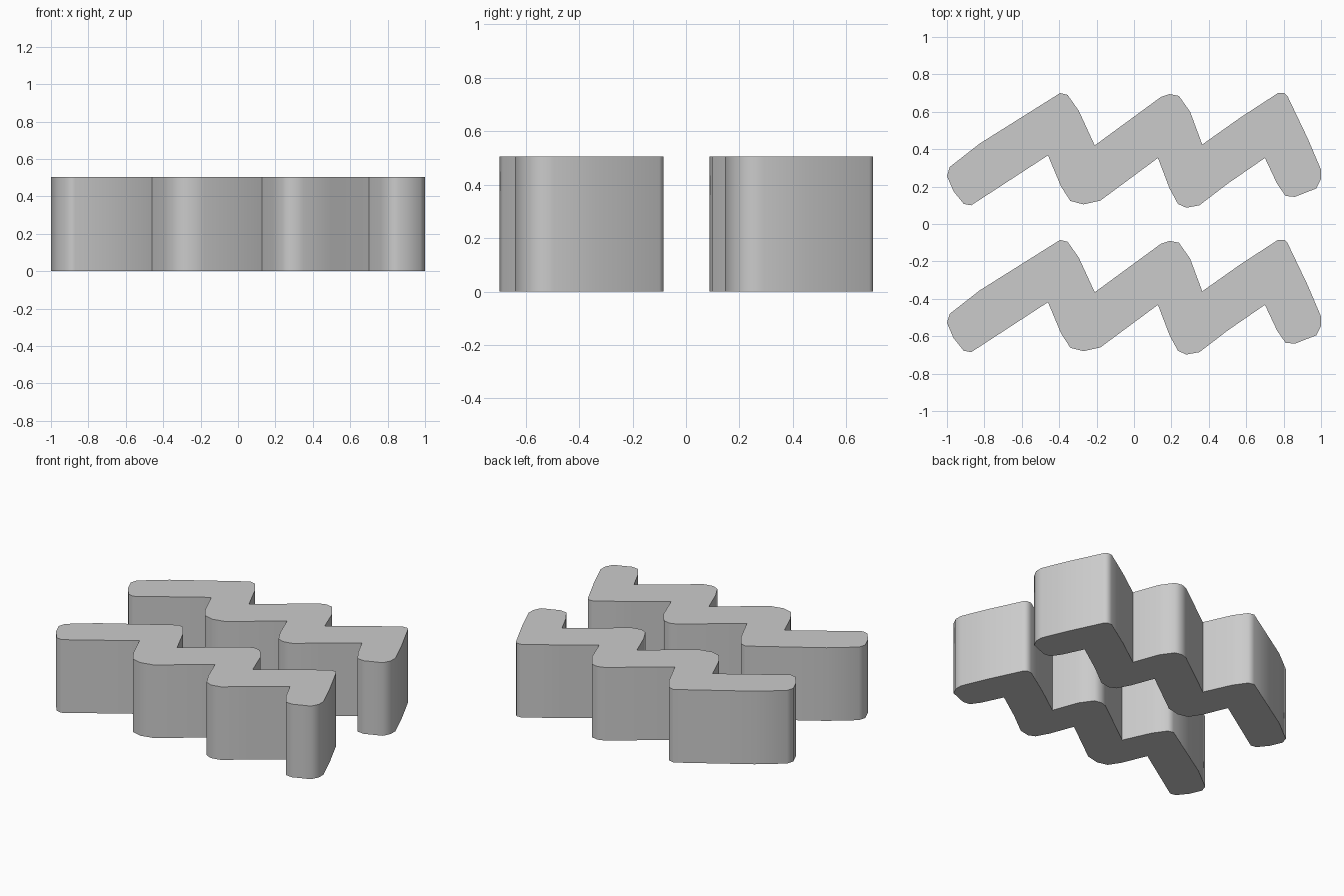
import bpy, bmesh, math

if "Cube" in bpy.data.objects:
    bpy.data.objects.remove(bpy.data.objects["Cube"])

HEIGHT = 0.505
SPACING = 0.785

# Zigzag outline: back edge left to right, then front edge right to left
OUTLINE = [
    (-1.0, .257), (-.985, .305), (-.825, .43), (-.395, .70), (-.355, .69),
    (-.295, .605), (-.21, .42), (.145, .68), (.19, .695), (.24, .685),
    (.30, .60), (.365, .425), (.57, .57), (.77, .70), (.805, .70),
    (.82, .685), (.93, .455), (1.0, .29), (1.0, .24), (.975, .19),
    (.86, .145), (.81, .15), (.765, .215), (.70, .353), (.50, .215),
    (.35, .10), (.28, .087), (.235, .107), (.19, .19), (.128, .353),
    (-.18, .125), (-.27, .105), (-.34, .123), (-.39, .20), (-.46, .367),
    (-.87, .10), (-.91, .107), (-.965, .175),
]


def zigzag_bar(name, y_offset):
    """Extrude the zigzag outline into a solid bar."""
    bm = bmesh.new()
    base = bm.faces.new([bm.verts.new((x, y + y_offset, 0)) for x, y in OUTLINE])
    top = bmesh.ops.extrude_face_region(bm, geom=[base], use_keep_orig=True)["geom"]
    bmesh.ops.translate(bm, vec=(0, 0, HEIGHT),
                        verts=[g for g in top if isinstance(g, bmesh.types.BMVert)])
    bmesh.ops.recalc_face_normals(bm, faces=bm.faces)
    mesh = bpy.data.meshes.new(name)
    bm.to_mesh(mesh)
    bm.free()
    obj = bpy.data.objects.new(name, mesh)
    bpy.context.collection.objects.link(obj)
    # Smooth rounded ends, crisp rims and inner corners
    bpy.ops.object.select_all(action='DESELECT')
    obj.select_set(True)
    bpy.context.view_layer.objects.active = obj
    bpy.ops.object.shade_smooth_by_angle(angle=math.radians(50))
    return obj


# Two identical bars, one behind the other
zigzag_bar("back_zigzag_bar", 0)
zigzag_bar("front_zigzag_bar", -SPACING)
